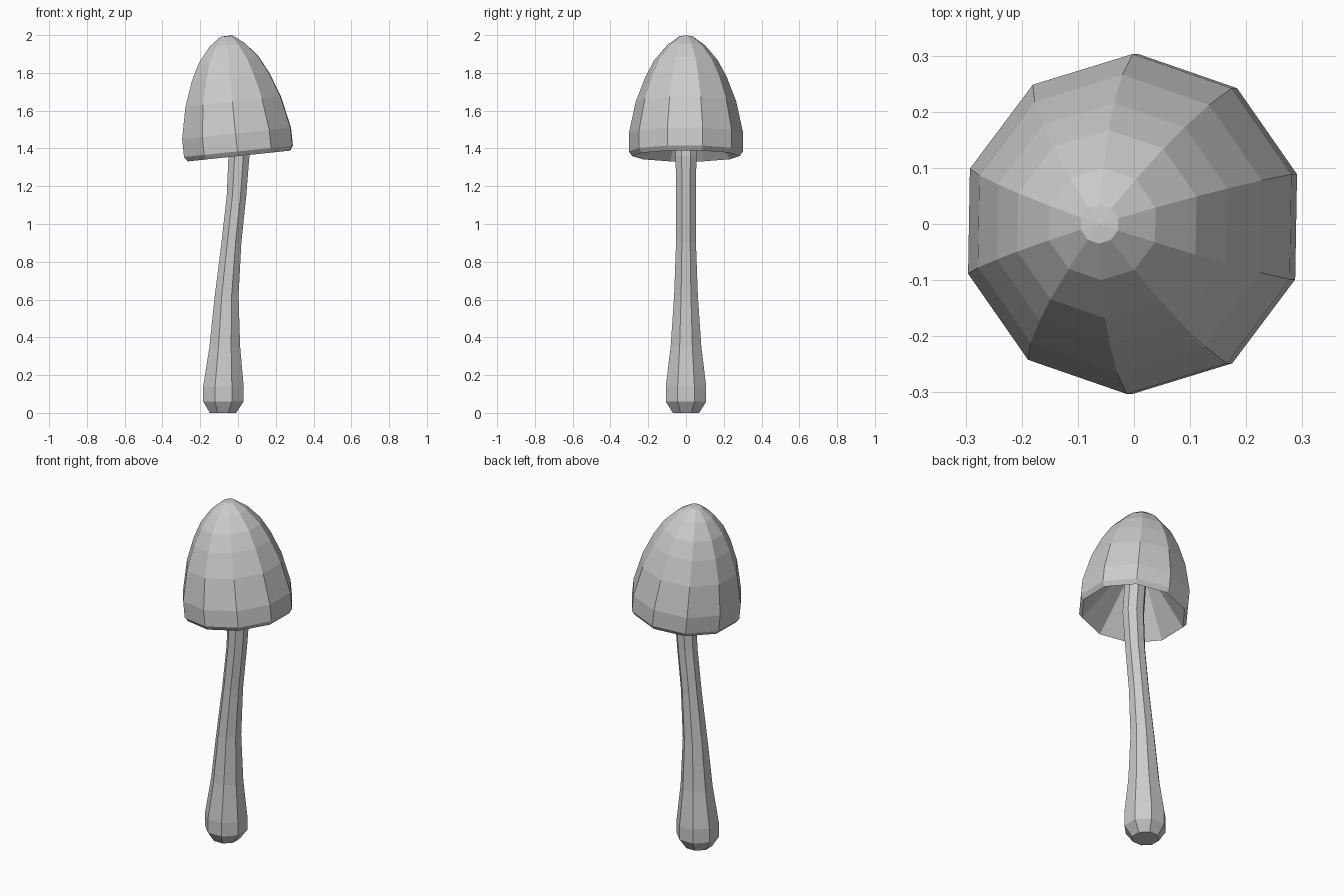
import bpy, bmesh, math
from mathutils import Matrix, Vector

cube = bpy.data.objects.get("Cube")
if cube:
    bpy.data.objects.remove(cube)

grey = bpy.data.materials.new("plain grey")
grey.use_nodes = True
grey.diffuse_color = (0.6, 0.6, 0.6, 1)
grey.node_tree.nodes["Principled BSDF"].inputs["Base Color"].default_value = (0.6, 0.6, 0.6, 1)


def loft(name, rings, sides, turn, matrix=None):
    """Skin rings of (x, z, radius); a zero radius closes to a point."""
    bm = bmesh.new()
    loops = []
    for x, z, r in rings:
        angles = [math.radians(turn) + math.tau * i / sides for i in range(sides)]
        loops.append([bm.verts.new((x + r * math.cos(a), r * math.sin(a), z)) for a in angles])
    for low, high in zip(loops, loops[1:]):
        for i in range(sides):
            j = (i + 1) % sides
            bm.faces.new((low[i], low[j], high[j], high[i]))
    bm.faces.new(loops[0][::-1])
    bm.faces.new(loops[-1])
    bmesh.ops.remove_doubles(bm, verts=bm.verts, dist=0.0005)
    bmesh.ops.recalc_face_normals(bm, faces=bm.faces)
    if matrix:
        bm.transform(matrix)
    mesh = bpy.data.meshes.new(name)
    bm.to_mesh(mesh)
    bm.free()
    mesh.materials.append(grey)
    obj = bpy.data.objects.new(name, mesh)
    bpy.context.collection.objects.link(obj)
    return obj


# Bent stem with a bulbous foot, running up inside the cap
loft("stem", [(-0.08, 0, 0.075), (-0.077, 0.06, 0.116), (-0.077, 0.14, 0.116),
              (-0.07, 0.35, 0.088), (-0.06, 0.62, 0.068), (-0.035, 0.9, 0.057),
              (-0.008, 1.15, 0.056), (0.005, 1.36, 0.06), (-0.02, 1.68, 0.06)], 8, 22.5)

# Tilted bell cap: hollow underside, rim, then the dome
tilt = Matrix.Translation(Vector((0.005, 0, 1.36))) @ Matrix.Rotation(math.radians(-6), 4, "Y")
loft("cap", [(0, 0.3, 0.05), (0, 0, 0.285), (0, 0.025, 0.303), (0, 0.12, 0.303),
             (0, 0.29, 0.266), (0, 0.42, 0.216), (0, 0.51, 0.168), (0, 0.59, 0.1),
             (0, 0.637, 0.035), (0, 0.64, 0)], 10, 17, tilt)
